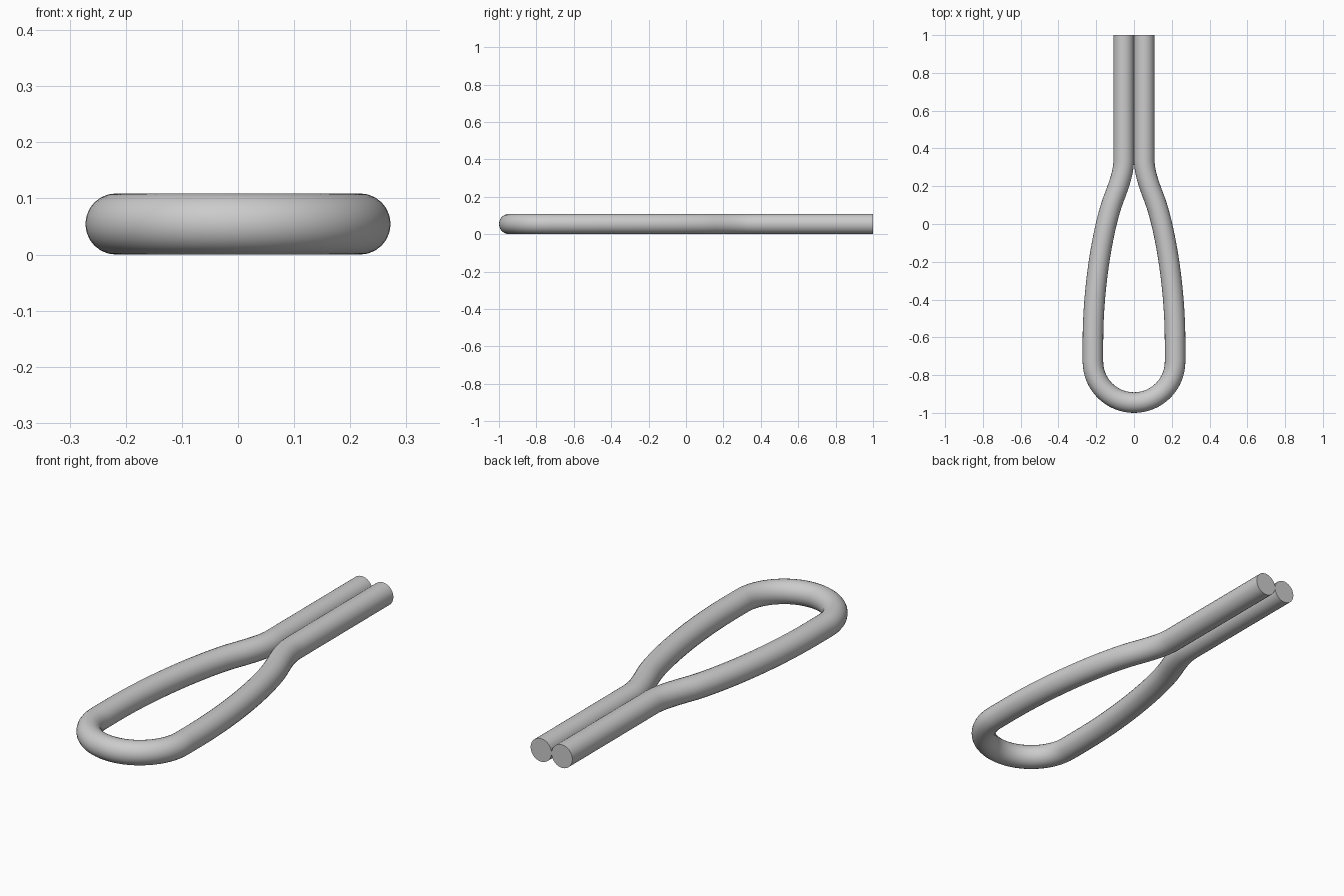
import bpy
from mathutils import Vector

if "Cube" in bpy.data.objects:
    bpy.data.objects.remove(bpy.data.objects["Cube"])

R = 0.0545       # rod radius
B = 0.2175       # bend centreline radius
CY = -1 + R + B  # bend centre y
K = 0.5523 * B   # circular-arc handle length

# Right half of the centreline, free end to bottom of loop: (point, handle in, handle out)
half = [
    ((R, 1.0), (R, 1.1), (R, 0.8)),
    ((R, 0.34), (R, 0.5), (R, 0.27)),
    ((0.109, 0.13), (0.083, 0.198), (0.155, 0.01)),
    ((B, CY + 0.1), (B, -0.3), (B, CY + 0.07)),
    ((B, CY), (B, CY + 0.03), (B, CY - K)),
]
bottom = ((0, CY - B), (K, CY - B), (-K, CY - B))


def flip(p):
    return (-p[0], p[1])


# Mirror the half to get the whole bent rod path
path = half + [bottom] + [(flip(c), flip(o), flip(i)) for c, i, o in reversed(half)]

curve = bpy.data.curves.new("bent_rod", 'CURVE')
curve.dimensions = '3D'
curve.twist_mode = 'Z_UP'
curve.bevel_depth = R
curve.bevel_resolution = 10
curve.resolution_u = 16
curve.use_fill_caps = True

spline = curve.splines.new('BEZIER')
spline.bezier_points.add(len(path) - 1)
for bp, (c, i, o) in zip(spline.bezier_points, path):
    bp.handle_left_type = bp.handle_right_type = 'FREE'
    bp.co = Vector((*c, R))
    bp.handle_left = Vector((*i, R))
    bp.handle_right = Vector((*o, R))

rod = bpy.data.objects.new("bent_rod", curve)
bpy.context.collection.objects.link(rod)

# Convert to mesh and smooth, keeping the cut ends crisp
bpy.context.view_layer.objects.active = rod
rod.select_set(True)
bpy.ops.object.convert(target='MESH')
bpy.ops.object.shade_smooth_by_angle()
